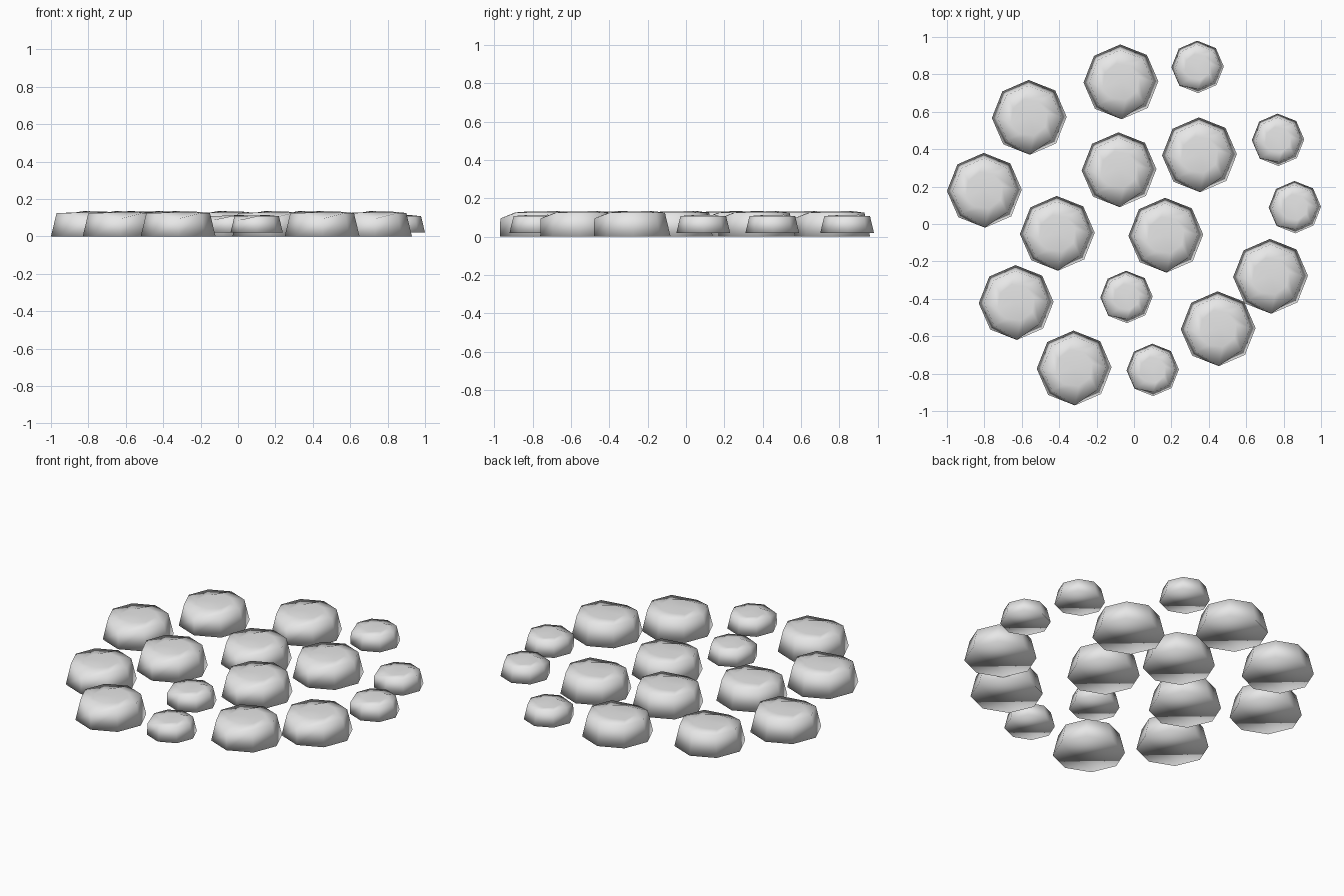
import bpy
import bmesh
from math import cos, sin, radians

cube = bpy.data.objects.get("Cube")
if cube:
    bpy.data.objects.remove(cube, do_unlink=True)

SIDES = 8

# One pale grey for every stone
grey = bpy.data.materials.new("pale_grey_stone")
grey.use_nodes = True
colour = (0.8, 0.8, 0.8, 1)
grey.diffuse_color = colour
grey.node_tree.nodes["Principled BSDF"].inputs["Base Color"].default_value = colour


def ring(bm, radius, height, turn=0):
    """Eight points around z; height is a function of the corner number."""
    points = []
    for i in range(SIDES):
        a = radians(45 * i + turn)
        points.append(bm.verts.new((radius(i) * cos(a), radius(i) * sin(a), height(i))))
    return points


def bridge(bm, lower, upper):
    for i in range(SIDES):
        j = (i + 1) % SIDES
        bm.faces.new((lower[i], lower[j], upper[j], upper[i]))


def stone_mesh():
    """Tapered octagonal stone with one worn corner and a shallow spiral top."""
    bm = bmesh.new()
    worn = 6  # corner at the front
    base = ring(bm, lambda i: 0.2, lambda i: 0, 1)
    rim = ring(bm, lambda i: 0.198 if i == worn else 0.17,
               lambda i: 0.095 if i == worn else 0.125, 1)
    # Spiral relief climbs around the middle, then drops in a small step
    swirl = ring(bm, lambda i: 0.1, lambda i: 0.125 + 0.0014 * ((i - 3) % SIDES), 15)
    centre = bm.verts.new((0, 0, 0.13))
    bm.faces.new(base[::-1])
    bridge(bm, base, rim)
    bridge(bm, rim, swirl)
    for i in range(SIDES):
        bm.faces.new((swirl[i], swirl[(i + 1) % SIDES], centre))
    for face in bm.faces:
        face.smooth = True
    mesh = bpy.data.meshes.new("stone")
    bm.to_mesh(mesh)
    bm.free()
    mesh.materials.append(grey)
    return mesh


stone = stone_mesh()


def place(name, spots, size, z, turn):
    for n, (x, y) in enumerate(spots, 1):
        obj = bpy.data.objects.new(f"{name}_{n}", stone)
        obj.location = (x, y, z)
        obj.scale = (size, size, size)
        obj.rotation_euler.z = radians(turn)
        bpy.context.collection.objects.link(obj)


# Large stones
place("large_stone", [
    (-0.07, 0.76), (-0.56, 0.57), (-0.80, 0.18), (-0.41, -0.05),
    (-0.08, 0.29), (0.35, 0.37), (0.17, -0.06), (-0.63, -0.42),
    (-0.32, -0.77), (0.45, -0.56), (0.73, -0.28),
], 1, 0, 0)

# Small stones, raised slightly and turned
place("small_stone", [
    (0.34, 0.84), (0.77, 0.45), (0.86, 0.09), (-0.04, -0.39), (0.10, -0.78),
], 0.7, 0.02, -45)
